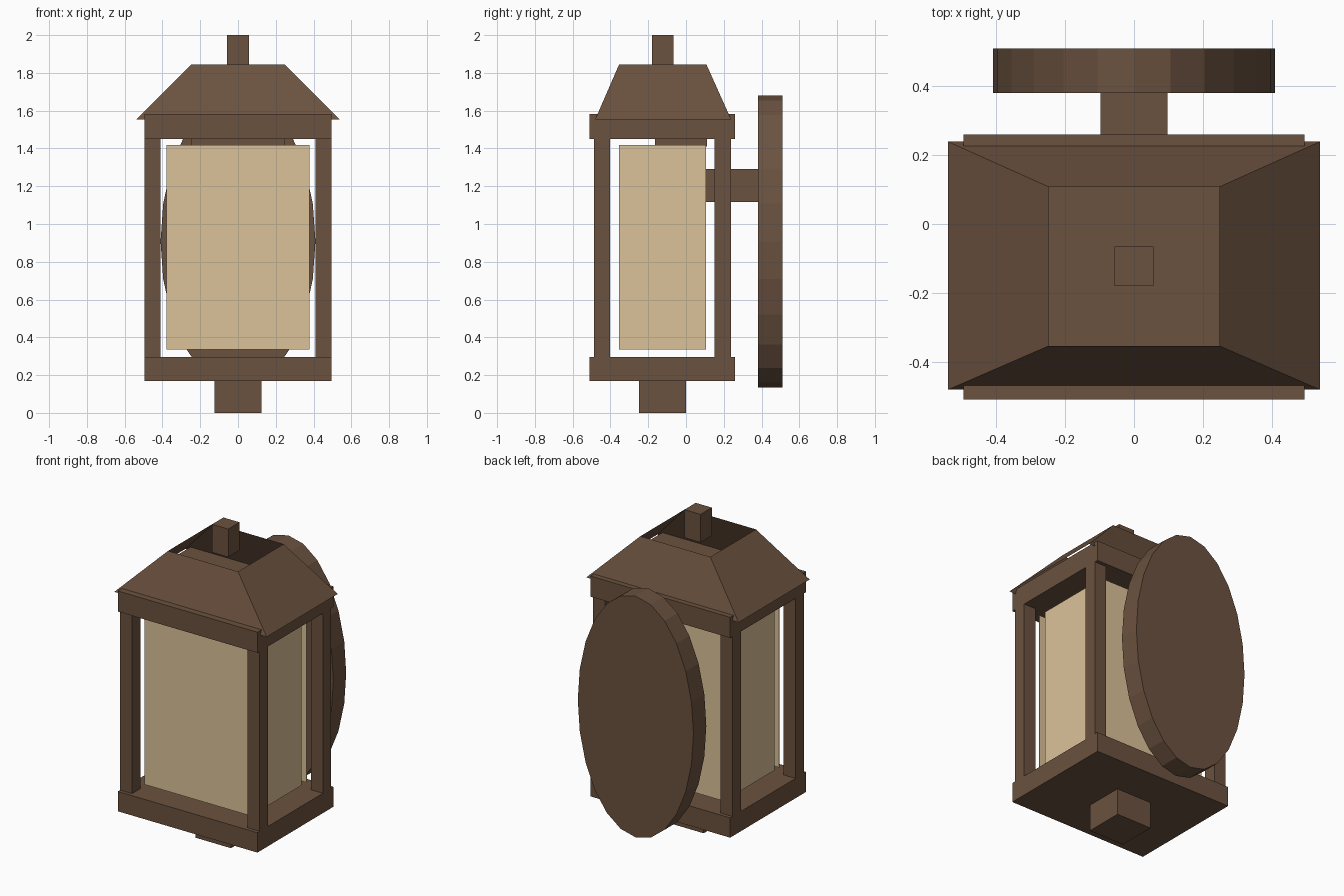
import bpy, bmesh
from math import sin, cos, pi

if "Cube" in bpy.data.objects:
    bpy.data.objects.remove(bpy.data.objects["Cube"])


def material(name, rgb):
    m = bpy.data.materials.new(name)
    m.diffuse_color = (*rgb, 1)
    m.use_nodes = True
    m.node_tree.nodes["Principled BSDF"].inputs["Base Color"].default_value = m.diffuse_color
    return m


METAL = material("bronze_metal", (0.147, 0.084, 0.05))
GLASS = material("warm_glass", (0.71, 0.54, 0.32))


def finish(name, bm, mat):
    mesh = bpy.data.meshes.new(name)
    bm.to_mesh(mesh)
    bm.free()
    mesh.materials.append(mat)
    obj = bpy.data.objects.new(name, mesh)
    bpy.context.collection.objects.link(obj)
    return obj


def box(name, x, y, z, mat=METAL):
    """Box from (min, max) ranges on each axis."""
    bm = bmesh.new()
    bmesh.ops.create_cube(bm, size=1)
    for v in bm.verts:
        v.co = [(a + b) / 2 + c * (b - a) for (a, b), c in zip((x, y, z), v.co)]
    return finish(name, bm, mat)


# Bottom finial, base tray and top frame
box("bottom_finial", (-0.125, 0.125), (-0.25, 0.0), (0, 0.17))
box("base_tray", (-0.495, 0.495), (-0.51, 0.26), (0.17, 0.297))
box("top_frame", (-0.495, 0.495), (-0.51, 0.26), (1.45, 1.582))

# Corner posts
for side, x in (("left", (-0.495, -0.41)), ("right", (0.41, 0.495))):
    box("front_post_" + side, x, (-0.487, -0.402), (0.297, 1.45))
    box("back_post_" + side, x, (0.152, 0.237), (0.297, 1.45))

# Glass panes
PANE_Z = (0.335, 1.418)
box("front_pane", (-0.378, 0.378), (-0.409, -0.403), PANE_Z, GLASS)
box("back_pane", (-0.378, 0.378), (0.153, 0.159), PANE_Z, GLASS)
for side, s in (("left", -1), ("right", 1)):
    x = sorted((s * 0.372, s * 0.378))
    box("side_pane_" + side, x, (-0.355, 0.105), PANE_Z, GLASS)

# Lamp holder under the top frame
box("lamp_holder", (-0.25, 0.25), (-0.165, 0.11), (1.41, 1.45))

# Sloped roof: thin open shell, no top or bottom
bm = bmesh.new()
rings = []
for hx, y0, y1, z in ((0.54, -0.481, 0.239, 1.553), (0.248, -0.354, 0.108, 1.845)):
    rings.append([bm.verts.new((x, y, z)) for x, y in
                  ((-hx, y0), (hx, y0), (hx, y1), (-hx, y1))])
low, high = rings
for i in range(4):
    j = (i + 1) % 4
    bm.faces.new((low[i], low[j], high[j], high[i]))
finish("roof", bm, METAL)

# Top finial
box("top_finial", (-0.057, 0.057), (-0.18, -0.066), (1.82, 2.0))

# Wall arm and oval wall plate
box("wall_arm", (-0.097, 0.097), (0.1, 0.385), (1.117, 1.292))
bm = bmesh.new()
N = 24
outline = [(0.41 * sin(2 * pi * i / N), 0.908 + 0.773 * cos(2 * pi * i / N)) for i in range(N)]
face = bm.faces.new([bm.verts.new((x, 0.38, z)) for x, z in outline])
ext = bmesh.ops.extrude_face_region(bm, geom=[face], use_keep_orig=True)
for v in ext["geom"]:
    if isinstance(v, bmesh.types.BMVert):
        v.co.y = 0.51
bmesh.ops.recalc_face_normals(bm, faces=bm.faces)
finish("wall_plate", bm, METAL)
